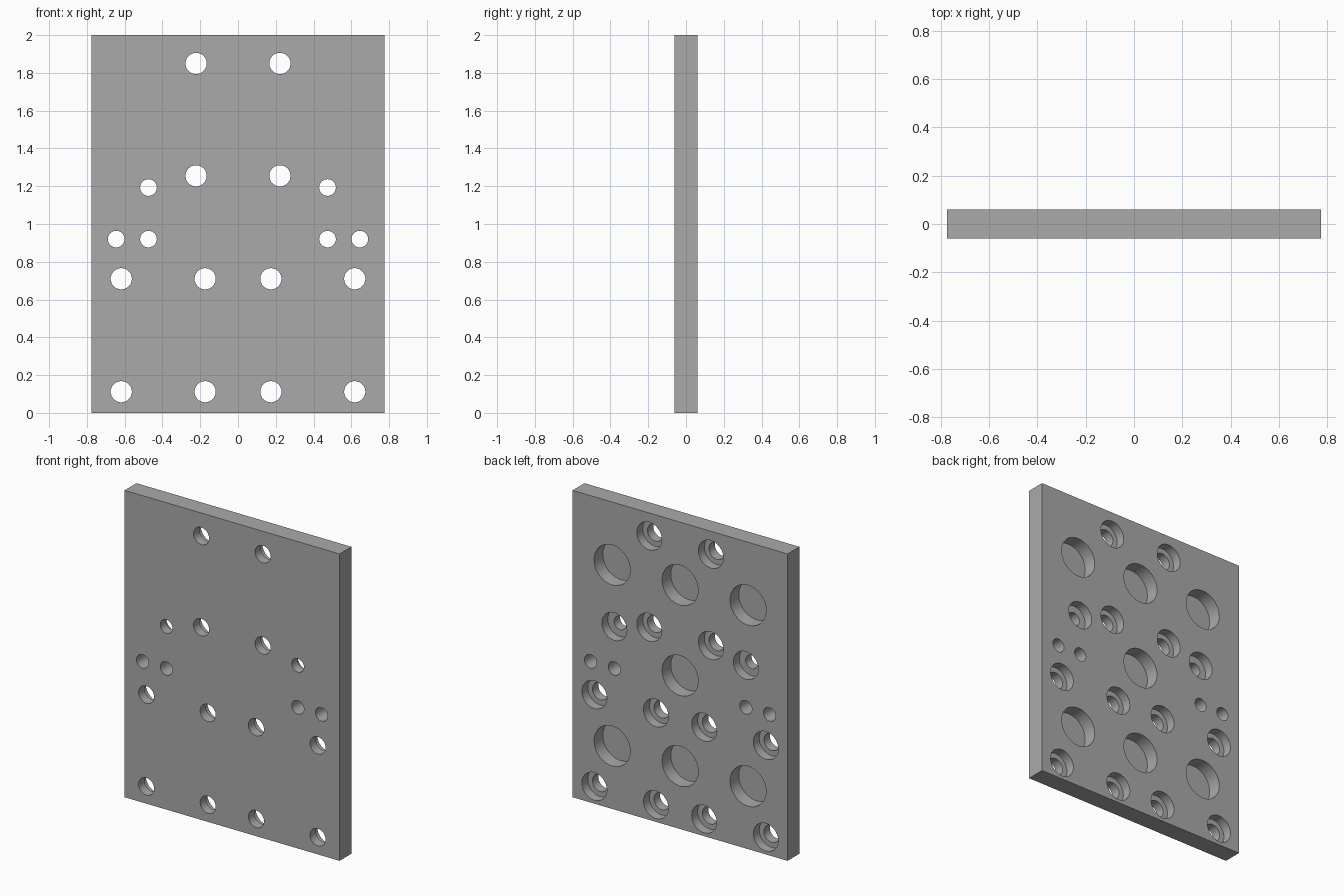
import bpy, bmesh
from math import cos, sin, tau

cube = bpy.data.objects.get("Cube")
if cube:
    bpy.data.objects.remove(cube, do_unlink=True)

WIDTH, HEIGHT, THICK = 1.55, 2.0, 0.122
FRONT, BACK = -THICK / 2, THICK / 2
OVER = 0.05            # how far cutters reach past the faces
BORE_DEPTH, POCKET_DEPTH = 0.061, 0.09
BIG, SMALL, BORE, POCKET = 0.056, 0.044, 0.09, 0.13
SIDES = 64

grey = bpy.data.materials.new("plain grey")
grey.use_nodes = True
colour = (0.4, 0.4, 0.4, 1)
grey.diffuse_color = colour
grey.node_tree.nodes["Principled BSDF"].inputs["Base Color"].default_value = colour


def make_object(name, bm):
    bmesh.ops.recalc_face_normals(bm, faces=bm.faces[:])
    mesh = bpy.data.meshes.new(name)
    bm.to_mesh(mesh)
    bm.free()
    obj = bpy.data.objects.new(name, mesh)
    bpy.context.collection.objects.link(obj)
    return obj


def turned_plug(bm, x, z, profile):
    """Solid of revolution along y from (y, radius) steps."""
    rings = [[bm.verts.new((x + r * cos(tau * i / SIDES), y, z + r * sin(tau * i / SIDES)))
              for i in range(SIDES)] for y, r in profile]
    bm.faces.new(rings[0])
    bm.faces.new(rings[-1])
    for a, b in zip(rings, rings[1:]):
        for i in range(SIDES):
            j = (i + 1) % SIDES
            bm.faces.new((a[i], a[j], b[j], b[i]))


def through(r):
    return [(FRONT - OVER, r), (BACK + OVER, r)]


def counterbored(r):
    step = BACK - BORE_DEPTH
    return [(FRONT - OVER, r), (step, r), (step, BORE), (BACK + OVER, BORE)]


pocket = [(BACK - POCKET_DEPTH, POCKET), (BACK + OVER, POCKET)]

# Plate
bm = bmesh.new()
bmesh.ops.create_cube(bm, size=1)
bmesh.ops.scale(bm, vec=(WIDTH, THICK, HEIGHT), verts=bm.verts)
bmesh.ops.translate(bm, vec=(0, 0, HEIGHT / 2), verts=bm.verts)
plate = make_object("mounting_plate", bm)
plate.data.materials.append(grey)

# Holes, mirrored left and right
paired = [(0.222, z, counterbored(BIG)) for z in (1.85, 1.255)]
paired += [(x, z, counterbored(BIG)) for x in (0.174, 0.618) for z in (0.71, 0.112)]
paired += [(0.474, 1.193, counterbored(SMALL))]
paired += [(x, 0.92, through(SMALL)) for x in (0.474, 0.645)]
paired += [(0.49, z, pocket) for z in (0.41, 1.59)]

bm = bmesh.new()
for x, z, profile in paired:
    for side in (-1, 1):
        turned_plug(bm, side * x, z, profile)
# Round pockets down the middle of the back
for z in (0.41, 1.0, 1.59):
    turned_plug(bm, 0, z, pocket)
cutter = make_object("hole_cutter", bm)
cutter.hide_render = True

# Cut the holes and smooth their walls
cut = plate.modifiers.new("holes", 'BOOLEAN')
cut.operation = 'DIFFERENCE'
cut.solver = 'EXACT'
cut.object = cutter
bpy.ops.object.select_all(action='DESELECT')
bpy.context.view_layer.objects.active = plate
plate.select_set(True)
bpy.ops.object.modifier_apply(modifier=cut.name)
bpy.data.objects.remove(cutter, do_unlink=True)
bpy.ops.object.shade_smooth_by_angle()
